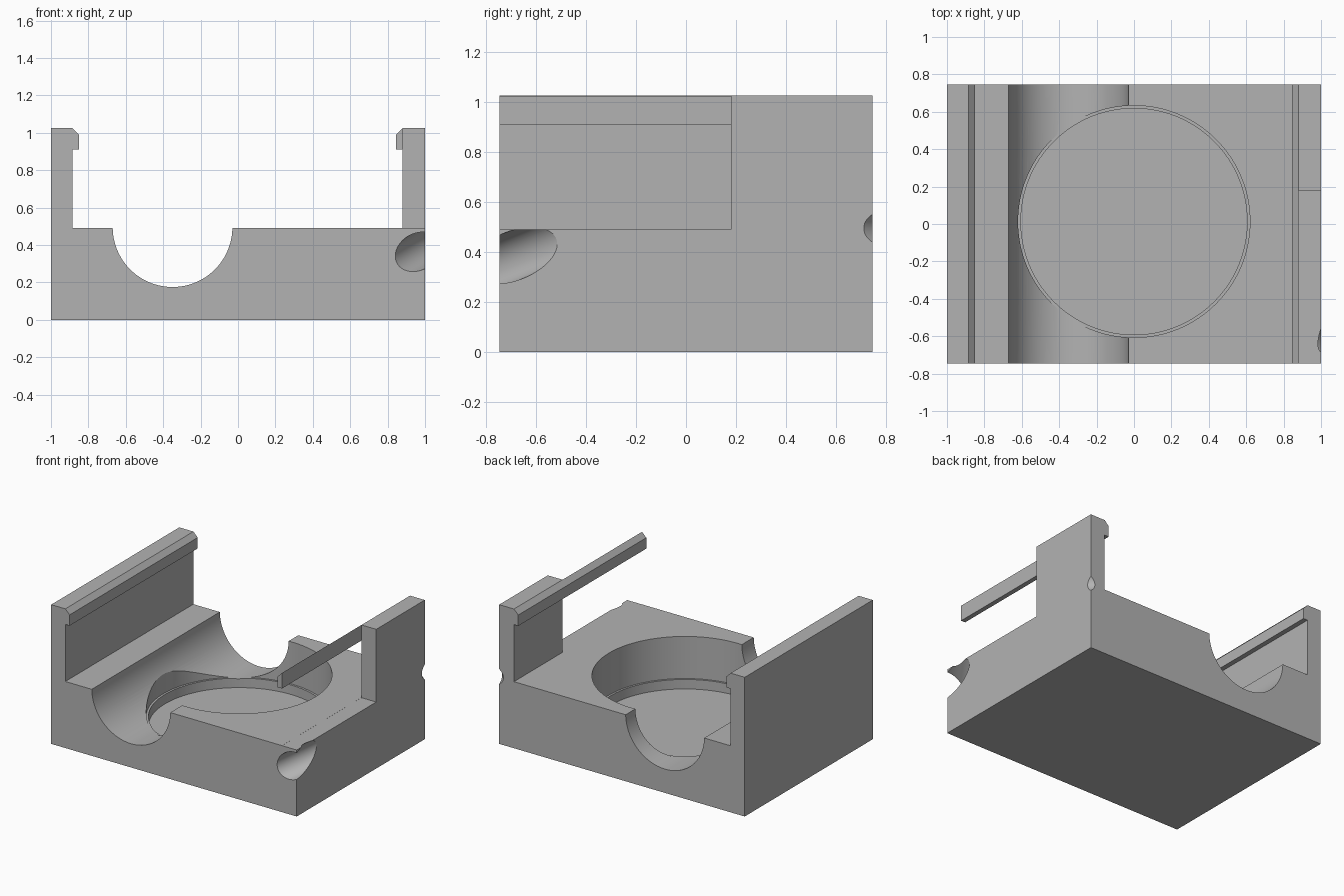
import bpy, bmesh, math
from mathutils import Vector

old = bpy.data.objects.get("Cube")
if old:
    bpy.data.objects.remove(old, do_unlink=True)

HALF_X, HALF_Y = 1.0, 0.745
FLOOR, TOP = 0.49, 1.025

grey = bpy.data.materials.new("plain_grey")
grey.use_nodes = True
colour = (0.45, 0.45, 0.45, 1)
grey.diffuse_color = colour
grey.node_tree.nodes["Principled BSDF"].inputs["Base Color"].default_value = colour


def add_object(name, bm):
    bmesh.ops.recalc_face_normals(bm, faces=bm.faces)
    mesh = bpy.data.meshes.new(name)
    bm.to_mesh(mesh)
    bm.free()
    mesh.materials.append(grey)
    obj = bpy.data.objects.new(name, mesh)
    bpy.context.collection.objects.link(obj)
    return obj


def extrude_profile(name, points):
    """Extrude an x-z outline along the full depth."""
    bm = bmesh.new()
    face = bm.faces.new([bm.verts.new((x, -HALF_Y, z)) for x, z in points])
    new = bmesh.ops.extrude_face_region(bm, geom=[face])["geom"]
    verts = [v for v in new if isinstance(v, bmesh.types.BMVert)]
    bmesh.ops.translate(bm, verts=verts, vec=(0, 2 * HALF_Y, 0))
    return add_object(name, bm)


def box(name, low, high):
    low, high = Vector(low), Vector(high)
    bm = bmesh.new()
    bmesh.ops.create_cube(bm, size=1)
    for v in bm.verts:
        v.co = (low + high) / 2 + v.co * (high - low)
    return add_object(name, bm)


def cylinder(name, start, end, radius, sides=96):
    start, end = Vector(start), Vector(end)
    axis = end - start
    bm = bmesh.new()
    bmesh.ops.create_cone(bm, cap_ends=True, segments=sides, radius1=radius,
                          radius2=radius, depth=axis.length)
    bm.transform(axis.to_track_quat('Z', 'Y').to_matrix().to_4x4())
    bmesh.ops.translate(bm, verts=bm.verts, vec=(start + end) / 2)
    return add_object(name, bm)


def cut(target, cutter):
    cutter.hide_render = True
    mod = target.modifiers.new(cutter.name, 'BOOLEAN')
    mod.operation, mod.solver, mod.object = 'DIFFERENCE', 'EXACT', cutter
    bpy.ops.object.modifier_apply(modifier=mod.name)
    bpy.data.objects.remove(cutter, do_unlink=True)


def wall(inner, lip):
    """Outline of one wall with its chamfered lip, from floor to outer top."""
    return [(inner, FLOOR), (inner, 0.91), (lip, 0.91), (lip, 0.99),
            (inner, TOP), (math.copysign(HALF_X, inner), TOP)]


# Round channel running front to back
CX, CZ, CR = -0.35, 0.495, 0.32
side = math.asin((CZ - FLOOR) / CR)
STEPS = 48
channel = []
for i in range(STEPS + 1):
    a = math.pi + side + (math.pi - 2 * side) * i / STEPS
    channel.append((CX + CR * math.cos(a), CZ + CR * math.sin(a)))

# Body outline: base, two lipped walls and the channel
outline = [(-HALF_X, 0)] + wall(-0.885, -0.85)[::-1] + channel
outline += wall(0.88, 0.845) + [(HALF_X, 0)]
body = extrude_profile("holder_body", outline)
bpy.context.view_layer.objects.active = body
body.select_set(True)

# Open front part of the left wall, leaving only its lip as a thin bar
cut(body, box("wall_opening", (0.8797, -1, FLOOR - 0.0005), (1.2, 0.18, 1.2)))

# Stepped round pocket
for name, radius, depth in (("pocket", 0.62, 0.18), ("pocket_floor", 0.605, 0.11)):
    cut(body, cylinder(name, (0, 0.013, depth), (0, 0.013, 0.8), radius, 128))

# Slanted hole through the front corner
centre, slant = Vector((0.96, -HALF_Y, 0.363)), Vector((0.54, 0.78, 0.31))
cut(body, cylinder("corner_hole", centre - slant * 0.6, centre + slant * 0.9, 0.098))

# Small scoop in the back corner
centre, slant = Vector((HALF_X, HALF_Y + 0.072, 0.495)), Vector((1, -1, 0))
cut(body, cylinder("corner_scoop", centre - slant * 0.3, centre + slant * 0.2, 0.075, 48))

bpy.ops.object.shade_smooth_by_angle(angle=math.radians(25))
